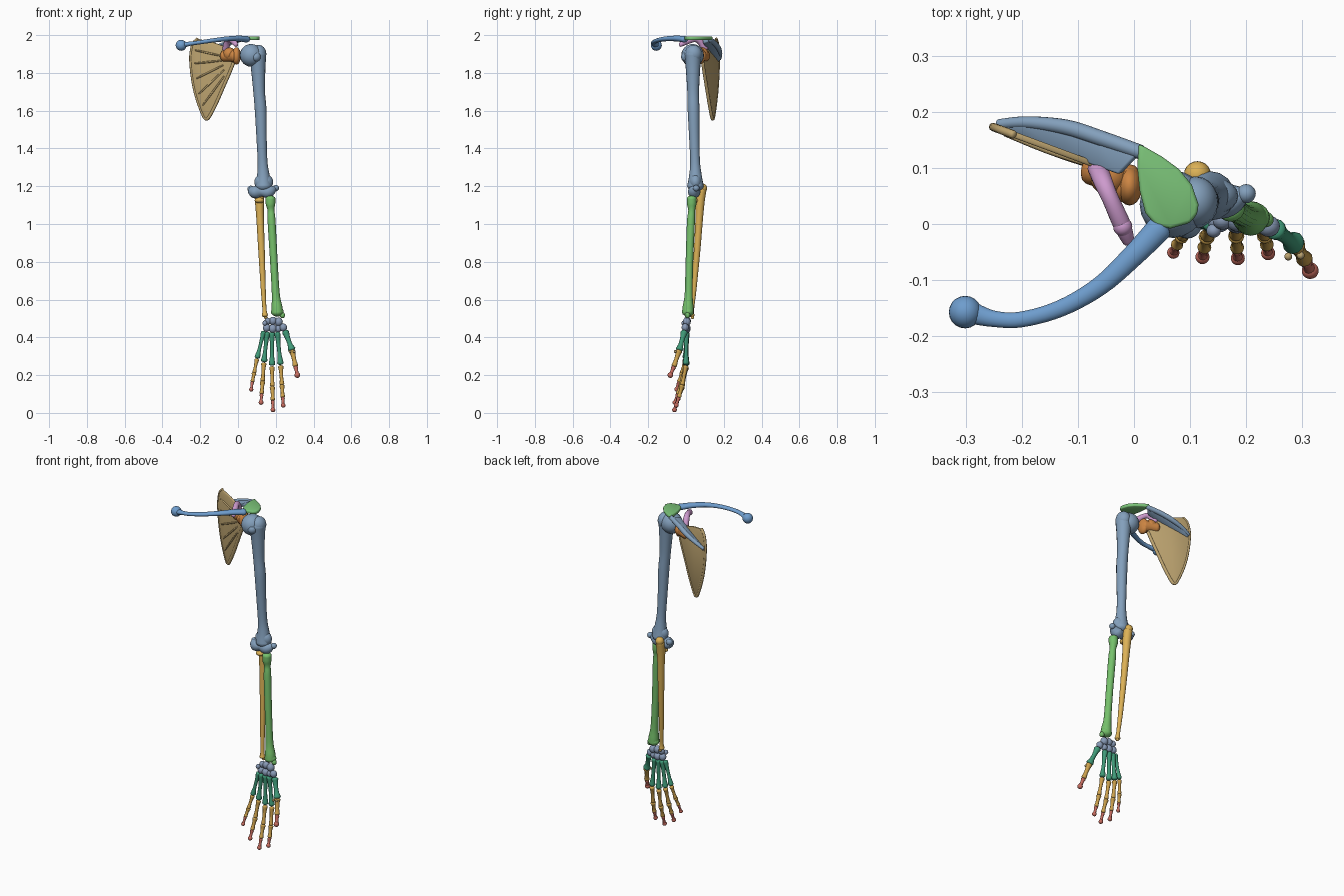
import bpy, bmesh, math
from mathutils import Vector, Matrix

MATS = {}
COL = dict(clav=(.43, .61, .80), acro=(.48, .76, .47), slate=(.51, .62, .73), tan=(.74, .64, .44),
           orange=(.80, .52, .27), pink=(.80, .60, .80), gold=(.86, .69, .34), green=(.46, .75, .42),
           carpal=(.53, .60, .71), meta=(.26, .60, .47), phal=(.80, .63, .31), tip=(.78, .43, .38))


def finish(bm, name, col):
    bmesh.ops.recalc_face_normals(bm, faces=bm.faces)
    me = bpy.data.meshes.new(name)
    bm.to_mesh(me)
    bm.free()
    ob = bpy.data.objects.new(name, me)
    bpy.context.collection.objects.link(ob)
    if col not in MATS:
        MATS[col] = bpy.data.materials.new(col)
        MATS[col].diffuse_color = [c ** 2.2 for c in COL[col]] + [1]
    me.materials.append(MATS[col])
    bpy.ops.object.select_all(action='DESELECT')
    ob.select_set(True)
    bpy.context.view_layer.objects.active = ob
    bpy.ops.object.shade_smooth_by_angle(angle=math.radians(50))
    return ob


def sweep(bm, pts, ref=(0, 1, 0), flat=1, seg=16, sub=5, cap=.6):
    """Round-capped tube through (x, y, z, radius) points, smoothed."""
    P = [Vector(p) for p in pts]
    P = [P[0]] + P + [P[-1]]
    S = []
    for i in range(1, len(P) - 2):
        a, b, c, d = P[i - 1:i + 3]
        for k in range(sub):
            t = k / sub
            S.append(.5 * (2 * b + (c - a) * t + (2 * a - 5 * b + 4 * c - d) * t ** 2
                           + (3 * b - a - 3 * c + d) * t ** 3))
    S.append(P[-1])
    C = [(p.xyz, max(p.w, .002)) for p in S]
    T = [(C[min(i + 1, len(C) - 1)][0] - C[max(i - 1, 0)][0]).normalized() for i in range(len(C))]
    rows = []
    arcs = [math.radians(a) for a in (80, 55, 28)]
    for a in arcs:
        rows.append((C[0][0] - T[0] * C[0][1] * cap * math.sin(a), C[0][1] * math.cos(a), T[0]))
    rows += [(c, r, t) for (c, r), t in zip(C, T)]
    for a in reversed(arcs):
        rows.append((C[-1][0] + T[-1] * C[-1][1] * cap * math.sin(a), C[-1][1] * math.cos(a), T[-1]))
    rings = []
    for c, r, t in rows:
        u = t.cross(Vector(ref)).normalized()
        v = u.cross(t)
        rings.append([bm.verts.new(c + u * r * math.cos(q) + v * r * flat * math.sin(q))
                      for q in (2 * math.pi * j / seg for j in range(seg))])
    for A, B in zip(rings, rings[1:]):
        for j in range(seg):
            bm.faces.new((A[j], A[(j + 1) % seg], B[(j + 1) % seg], B[j]))
    bm.faces.new(rings[0])
    bm.faces.new(rings[-1])


def ball(bm, c, r):
    r = r if isinstance(r, tuple) else (r, r, r)
    bmesh.ops.create_uvsphere(bm, u_segments=20, v_segments=12, radius=1,
                              matrix=Matrix.Translation(c) @ Matrix.Diagonal((*r, 1)))


def part(name, col, tubes=(), balls=(), **kw):
    bm = bmesh.new()
    for t in tubes:
        sweep(bm, t, **kw)
    for c, r in balls:
        ball(bm, c, r)
    return finish(bm, name, col)


def bone(name, col, a, b, r0, rs, r1):
    """Small long bone: swollen ends, slim shaft."""
    a, b = Vector(a), Vector(b)
    prof = [(.06, r0), (.3, rs * 1.1), (.65, rs), (.92, r1)]
    part(name, col, [[(*a.lerp(b, t), r) for t, r in prof]], seg=12, sub=4)


def modify(ob, thick, bevel):
    s = ob.modifiers.new("thickness", 'SOLIDIFY')
    s.thickness, s.offset = thick, 0
    b = ob.modifiers.new("rounding", 'BEVEL')
    b.width, b.segments = bevel, 2


# Clavicle
part("clavicle", "clav", [[(-.29, -.158, 1.948, .02), (-.25, -.169, 1.955, .0145), (-.2, -.17, 1.962, .014),
     (-.13, -.15, 1.972, .015), (-.06, -.11, 1.98, .017), (0, -.055, 1.982, .02), (.045, -.008, 1.978, .023)]],
     [((-.301, -.157, 1.946), .029)], ref=(0, 0, 1), flat=.75)

# Acromion plate
bm = bmesh.new()
bm.faces.new([bm.verts.new((x, y, 1.983)) for x, y in
              [(.008, .143), (.022, .136), (.05, .12), (.08, .098), (.103, .07), (.115, .035), (.113, .018),
               (.1, .002), (.065, -.008), (.04, -.004), (.02, .02), (.01, .06), (.006, .1)]])
modify(finish(bm, "acromion", "acro"), .02, .006)


# Scapula blade lies in a slanted plane
def plane(x, off=0):
    return .08 - .37 * x + off


outline = [(-.215, 1.98), (-.238, 1.955), (-.25, 1.9), (-.25, 1.85), (-.243, 1.78), (-.228, 1.7), (-.205, 1.625),
           (-.178, 1.562), (-.163, 1.556), (-.148, 1.575), (-.115, 1.64), (-.08, 1.72), (-.045, 1.8),
           (-.025, 1.85), (-.03, 1.91), (-.07, 1.94), (-.14, 1.965)]
bm = bmesh.new()
bm.faces.new([bm.verts.new((x, plane(x), z)) for x, z in outline])
modify(finish(bm, "scapula_blade", "tan"), .011, .003)
rims = [[(x, plane(x), z, .0075) for x, z in outline[:9]],
        [(x, plane(x), z, .009) for x, z in outline[8:14]]]
part("scapula_borders", "tan", rims, seg=10, sub=3)
ridges = [[(x0, plane(x0, -.005), z0, .004), ((x0 + x1) / 2, plane((x0 + x1) / 2, -.007), (z0 + z1) / 2, .005),
           (x1, plane(x1, -.005), z1, .004)] for x0, z0, x1, z1 in
          [(-.225, 1.92, -.09, 1.89), (-.23, 1.85, -.085, 1.865), (-.22, 1.77, -.08, 1.84),
           (-.205, 1.69, -.075, 1.815), (-.185, 1.63, -.075, 1.78)]]
part("scapula_ridges", "tan", ridges, seg=8, sub=3)

# Scapular spine: fin on the back with a thick crest
crest = [(-.24, .178, 1.875), (-.19, .181, 1.9), (-.12, .172, 1.93), (-.06, .153, 1.955), (.012, .128, 1.977)]
bm = bmesh.new()
pairs = [(bm.verts.new(c), bm.verts.new((min(c[0], -.025), plane(min(c[0], -.025)), c[2] - .012))) for c in crest]
for (a, b), (c, d) in zip(pairs, pairs[1:]):
    bm.faces.new((a, b, d, c))
modify(finish(bm, "scapular_spine", "slate"), .018, .004)
part("scapular_spine_crest", "slate",
     [[(*c, r) for c, r in zip(crest, (.009, .011, .014, .014, .013))]], ref=(0, 0, 1))

# Coracoid and glenoid
part("coracoid", "pink", [[(-.065, .1, 1.925, .018), (-.055, .075, 1.965, .017), (-.042, .045, 1.978, .015),
     (-.022, 0, 1.965, .016), (-.01, -.03, 1.948, .011)]], [((-.02, -.005, 1.965), .017)], ref=(1, 0, 0))
part("glenoid", "orange", [[(-.075, .1, 1.89, .03), (-.045, .088, 1.89, .03), (-.015, .072, 1.89, .036)]],
     [((-.008, .068, 1.89), (.023, .035, .046)), ((-.045, .085, 1.9), .034)], ref=(0, 0, 1))

# Humerus
part("humerus", "slate",
     [[(.105, .036, 1.9, .045), (.107, .037, 1.82, .038), (.112, .038, 1.7, .031), (.12, .04, 1.6, .031),
       (.125, .044, 1.45, .027), (.13, .048, 1.33, .026), (.134, .05, 1.26, .033), (.136, .05, 1.2, .044)],
      ],
     [((.07, .035, 1.893), .06), ((.11, .04, 1.9), (.04, .045, .048)), ((.095, .0, 1.885), .026),
      ((.136, .05, 1.222), (.05, .034, .045)), ((.2, .054, 1.19), .017), ((.068, .06, 1.185), .018)], sub=6)
part("humerus_condyles", "slate",
     [[(.07, .05, 1.178, .024), (.09, .046, 1.17, .034), (.125, .045, 1.172, .026), (.155, .043, 1.17, .033),
       (.175, .045, 1.178, .028), (.195, .053, 1.19, .014)]], ref=(0, 0, 1))

# Ulna
part("ulna", "gold",
     [[(.113, .083, 1.18, .025), (.114, .075, 1.12, .024), (.117, .07, 1.03, .02), (.125, .058, .85, .017),
       (.134, .042, .65, .013), (.14, .032, .55, .011), (.142, .029, .517, .016)]],
     [((.113, .088, 1.19), .024), ((.113, .05, 1.125), (.025, .022, .015)), ((.147, .034, .505), .009)])

# Radius
part("radius", "green",
     [[(.172, .03, 1.135, .026), (.172, .03, 1.105, .025), (.175, .03, 1.07, .018), (.178, .026, 1.01, .021),
       (.19, .018, .8, .02), (.2, .014, .63, .021), (.206, .011, .56, .029), (.208, .01, .53, .031)]],
     [((.235, .008, .517), (.014, .014, .016)), ((.208, .012, .535), (.034, .028, .025))])

# Carpals
for i, (x, y, z, r) in enumerate([(.215, .004, .482, .022), (.185, .006, .487, .021), (.158, .007, .485, .018),
                                  (.142, -.012, .475, .013), (.24, -.004, .452, .02), (.213, .002, .445, .018),
                                  (.184, .004, .446, .022), (.152, .004, .45, .02)]):
    part(f"carpal_{i + 1}", "carpal", balls=[((x, y, z), (r, r * .95, r * 1.05))])

# Fingers: joint positions from wrist to tip
fingers = {
    "thumb": [(.25, -.008, .432), (.287, -.036, .33), (.305, -.064, .245), (.314, -.083, .2)],
    "index": [(.207, .002, .43), (.226, .0, .25), (.233, -.02, .145), (.237, -.038, .082), (.239, -.052, .04)],
    "middle": [(.18, .004, .43), (.18, .002, .245), (.182, -.02, .137), (.184, -.044, .066), (.185, -.061, .016)],
    "ring": [(.155, .004, .43), (.137, .0, .265), (.13, -.022, .165), (.125, -.043, .1), (.122, -.059, .055)],
    "little": [(.137, .002, .435), (.1, -.004, .285), (.085, -.022, .21), (.076, -.038, .165), (.07, -.051, .124)],
}
for name, J in fingers.items():
    k = {"thumb": 1.2, "little": .88}.get(name, 1)
    bone(name + "_metacarpal", "meta", J[0], J[1], .016 * k, .0105 * k, .017 * k)
    for i in range(1, len(J) - 2):
        bone(f"{name}_phalanx_{i}", "phal", J[i], J[i + 1], .0145 * k, .0095 * k, .0125 * k)
    a, b = Vector(J[-2]), Vector(J[-1])
    part(name + "_fingertip", "tip", [[(*a.lerp(b, t), r * k) for t, r in
                                      ((.1, .0105), (.5, .0075), (.85, .009))]], [(b, .0125 * k)], seg=12)
# Thumb sesamoids
part("sesamoids", "tan", balls=[((.275, -.058, .325), .007), ((.297, -.056, .325), .007)])
